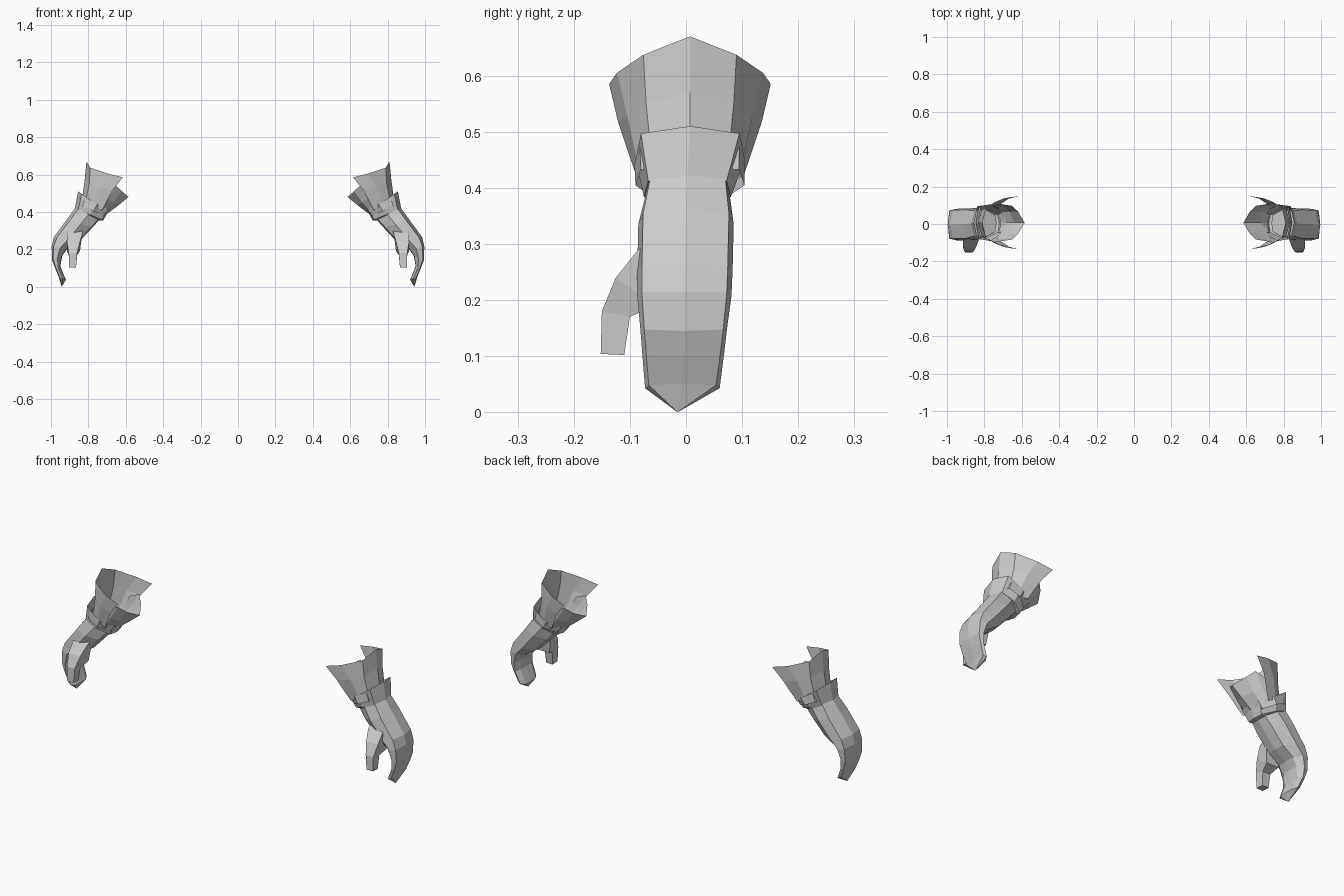
import bpy
import bmesh
from mathutils import Vector

cube = bpy.data.objects.get("Cube")
if cube:
    bpy.data.objects.remove(cube)

grey = bpy.data.materials.new("light grey")
grey.use_nodes = True
colour = (0.6, 0.6, 0.6, 1)
grey.diffuse_color = colour
grey.node_tree.nodes["Principled BSDF"].inputs["Base Color"].default_value = colour


def loft(name, rows, closed=True, cap_start=False, cap_end=False, tip=None):
    """Skin a list of point rows, mirrored to the other hand."""
    bm = bmesh.new()
    rings = [[bm.verts.new(p) for p in row] for row in rows]
    n = len(rings[0])
    for a, b in zip(rings, rings[1:]):
        for i in range(n if closed else n - 1):
            j = (i + 1) % n
            bm.faces.new((a[i], a[j], b[j], b[i]))
    if cap_start:
        bm.faces.new(rings[0][::-1])
    if cap_end:
        bm.faces.new(rings[-1])
    if tip:
        v = bm.verts.new(tip)
        for i in range(n):
            bm.faces.new((rings[-1][i], rings[-1][(i + 1) % n], v))
    bmesh.ops.recalc_face_normals(bm, faces=bm.faces)
    mesh = bpy.data.meshes.new(name)
    bm.to_mesh(mesh)
    bm.free()
    mesh.materials.append(grey)
    obj = bpy.data.objects.new(name, mesh)
    bpy.context.collection.objects.link(obj)
    obj.modifiers.new("other_hand", "MIRROR").use_mirror_merge = False
    return obj


def section(inner, outer, front, back):
    """Eight-sided slice between an inner and an outer (x, z) point."""
    a, b = Vector(inner), Vector(outer)
    mid, half = (front + back) / 2, (back - front) / 2
    shape = [(1, 0), (.88, .9), (.45, 1), (.05, .6), (0, 0),
             (.05, -.6), (.45, -1), (.88, -.9)]
    points = []
    for t, w in shape:
        p = a.lerp(b, t)
        points.append((p.x, mid + w * half, p.y))
    return points


def arc(points, centre=0.007):
    """Open symmetric row from its middle point outwards."""
    left = [(x, centre - y, z) for x, y, z in points[:0:-1]]
    return left + [(x, centre + y, z) for x, y, z in points]


# Mitten-shaped hand with curled fingers
loft("hand", [
    section((.735, .365), (.865, .43), -.07, .077),
    section((.78, .315), (.915, .36), -.085, .085),
    section((.85, .24), (.985, .265), -.087, .083),
    section((.915, .20), (.996, .215), -.087, .081),
    section((.94, .165), (.995, .145), -.082, .074),
    section((.95, .11), (.978, .10), -.078, .068),
    section((.92, .037), (.958, .05), -.073, .06),
], cap_start=True, tip=(.943, -.015, 0))

# Thumb hanging in front of the palm
def thumb_slice(x0, x1, y0, y1, z, slope=0):
    return [(x0, y0, z), (x1, y0, z), (x1, y1, z + slope), (x0, y1, z + slope)]


loft("thumb", [
    thumb_slice(.83, .915, -.085, -.04, .29, .02),
    thumb_slice(.845, .915, -.125, -.055, .24, -.05),
    thumb_slice(.86, .905, -.15, -.10, .18, -.01),
    thumb_slice(.866, .903, -.152, -.11, .104, -.002),
], cap_start=True, cap_end=True)

# Wrist guard flaring back over the cuff
loft("wrist_guard", [
    section((.695, .40), (.855, .51), -.09, .105),
    section((.72, .355), (.872, .42), -.075, .08),
    section((.745, .355), (.86, .42), -.07, .075),
])
loft("wrist_strap", [
    section((.685, .41), (.835, .48), -.092, .105),
    section((.715, .375), (.845, .44), -.09, .104),
])

# Outer half of the flared cuff
loft("outer_cuff", [
    arc([(.81, 0, .67), (.79, .083, .637), (.695, .13, .605), (.615, .144, .585)]),
    arc([(.82, 0, .57), (.795, .078, .55), (.74, .112, .53), (.67, .128, .517)]),
    arc([(.835, 0, .46), (.815, .068, .45), (.775, .09, .43), (.725, .092, .41)]),
], closed=False)

# Inner cuff flap with a pointed rim
loft("inner_cuff", [
    arc([(.585, 0, .48), (.62, .06, .51), (.652, .09, .54), (.715, .10, .51)]),
    arc([(.64, 0, .435), (.665, .058, .45), (.695, .088, .47), (.74, .10, .465)]),
    arc([(.70, 0, .39), (.715, .055, .395), (.735, .085, .41), (.77, .09, .42)]),
], closed=False)
